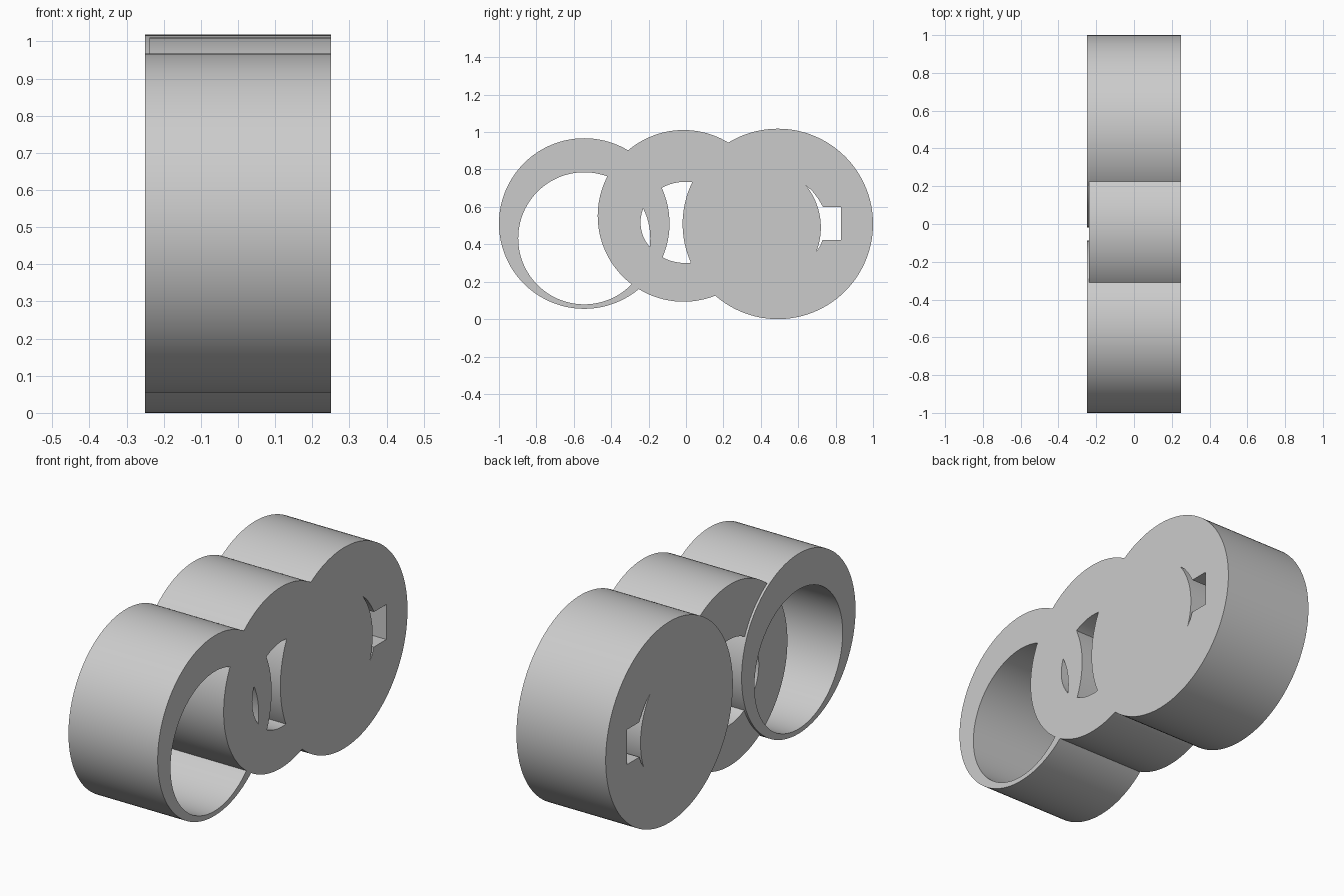
import bpy
from math import sin, cos, pi, radians

if "Cube" in bpy.data.objects:
    bpy.data.objects.remove(bpy.data.objects["Cube"])


def arc(cy, cz, ry, rz=None, a0=0, a1=360, n=128):
    """Points on a circle or ellipse in the YZ plane; full turns stay open-ended."""
    rz = rz or ry
    full = abs(a1 - a0) == 360
    steps = n if full else n - 1
    pts = []
    for i in range(n):
        a = radians(a0 + (a1 - a0) * i / steps)
        pts.append((cy + ry * cos(a), cz + rz * sin(a)))
    return pts


def plate(name, loops, x0, x1):
    """Filled outline with holes, extruded along X."""
    cu = bpy.data.curves.new(name + "_outline", 'CURVE')
    cu.dimensions = '2D'
    cu.fill_mode = 'BOTH'
    cu.extrude = (x1 - x0) / 2
    for pts in loops:
        sp = cu.splines.new('POLY')
        sp.points.add(len(pts) - 1)
        for p, (y, z) in zip(sp.points, pts):
            p.co = (y, z, 0, 1)
        sp.use_cyclic_u = True
    ob = bpy.data.objects.new(name, cu)
    bpy.context.collection.objects.link(ob)
    ob.location.x = (x0 + x1) / 2
    ob.rotation_euler = (pi / 2, 0, pi / 2)
    bpy.ops.object.select_all(action='DESELECT')
    ob.select_set(True)
    bpy.context.view_layer.objects.active = ob
    bpy.ops.object.convert(target='MESH')
    ob = bpy.context.object
    ob.name = name
    bpy.ops.object.shade_smooth_by_angle(angle=radians(30))
    return ob


# Left ring with an off-centre bore
plate("left_ring", [arc(-0.544, 0.511, 0.456), arc(-0.544, 0.432, 0.353)], -0.25, 0.25)

# Middle ring, slightly recessed at the back
plate("middle_ring", [arc(-0.013, 0.552, 0.459), arc(-0.003, 0.517, 0.24, 0.217)], -0.238, 0.25)

# Right disc with a keyed crescent slot
slot = arc(0.365, 0.49, 0.356, a0=-21.5, a1=39.2, n=32)
slot += [(0.675, 0.685), (0.708, 0.642), (0.732, 0.6), (0.83, 0.6),
         (0.83, 0.423), (0.73, 0.423), (0.717, 0.39)]
plate("right_disc", [arc(0.491, 0.509, 0.509), slot], -0.25, 0.25)
